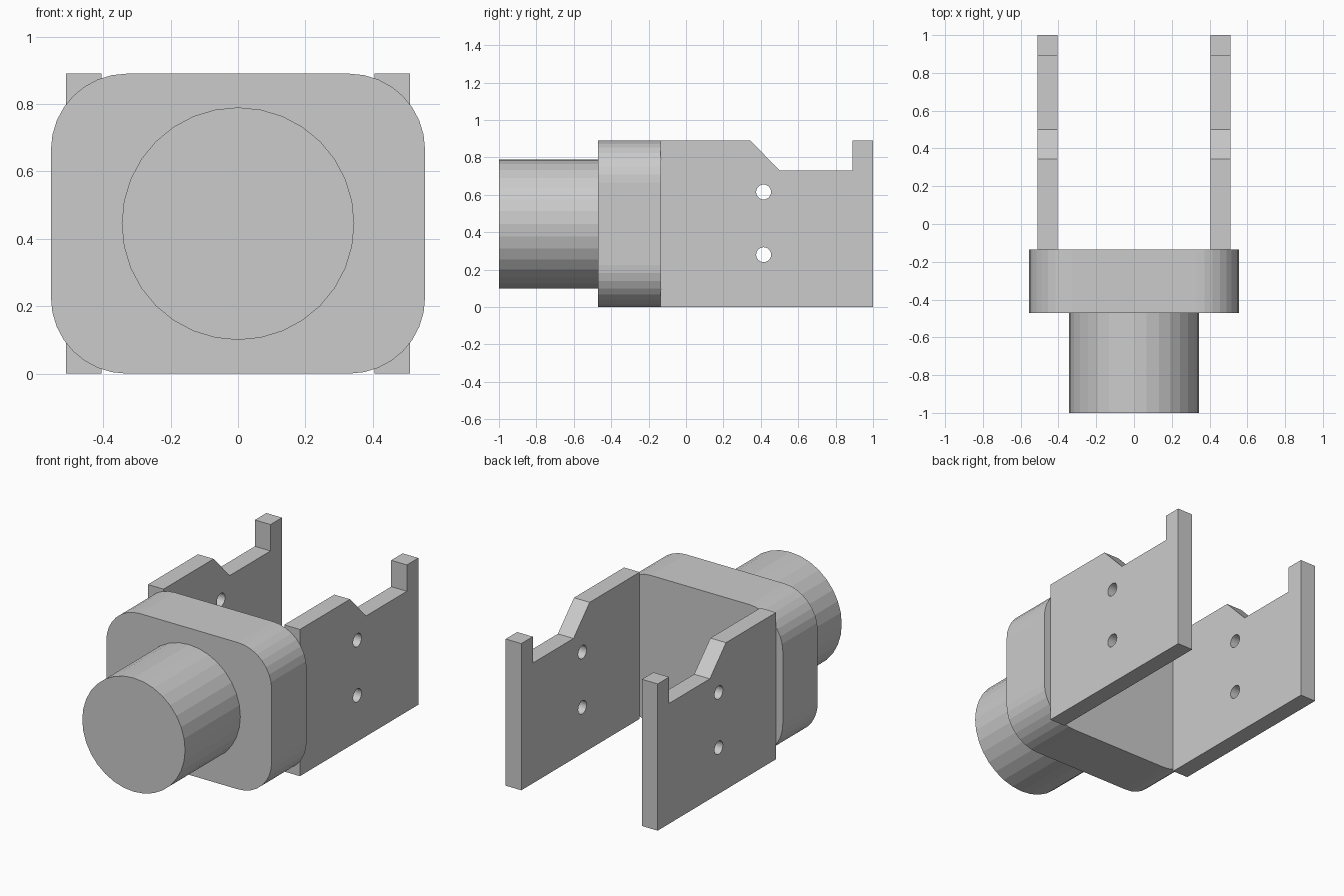
import bpy
import bmesh
from math import cos, sin, pi, radians
from mathutils import Matrix, Vector

cube = bpy.data.objects.get("Cube")
if cube:
    bpy.data.objects.remove(cube, do_unlink=True)

GREY = (0.6, 0.6, 0.6, 1)
mat = bpy.data.materials.new("plain grey")
mat.use_nodes = True
mat.diffuse_color = GREY
mat.node_tree.nodes["Principled BSDF"].inputs["Base Color"].default_value = GREY

HEIGHT = 0.89
MID = HEIGHT / 2


def prism(name, outline, shift):
    """Extrude a closed outline of 3D points along shift."""
    bm = bmesh.new()
    face = bm.faces.new([bm.verts.new(p) for p in outline])
    moved = bmesh.ops.extrude_face_region(bm, geom=[face])["geom"]
    verts = [g for g in moved if isinstance(g, bmesh.types.BMVert)]
    bmesh.ops.translate(bm, verts=verts, vec=Vector(shift))
    bmesh.ops.recalc_face_normals(bm, faces=bm.faces)
    mesh = bpy.data.meshes.new(name)
    bm.to_mesh(mesh)
    bm.free()
    mesh.materials.append(mat)
    obj = bpy.data.objects.new(name, mesh)
    bpy.context.collection.objects.link(obj)
    return obj


def arc(cu, cv, radius, start, end, steps):
    """Points on an arc, angles in degrees."""
    angles = [radians(start + (end - start) * i / steps) for i in range(steps + 1)]
    return [(cu + radius * cos(a), cv + radius * sin(a)) for a in angles]


# Round spigot at the front
circle = arc(0, MID, 0.345, 0, 360, 32)[:-1]
prism("front_spigot", [(x, -1, z) for x, z in circle], (0, 0.53, 0))

# Rounded block
half, corner = 0.555, 0.225
block = []
for i, (sx, sz) in enumerate([(1, 1), (-1, 1), (-1, -1), (1, -1)]):
    block += arc(sx * (half - corner), MID + sz * (MID - corner), corner,
                 90 * i, 90 * i + 90, 8)
prism("rounded_block", [(x, -0.47, z) for x, z in block], (0, 0.335, 0))

# Notched side plates, each with two through holes
profile = [(-0.135, 0), (1, 0), (1, HEIGHT), (0.89, HEIGHT), (0.89, 0.73),
           (0.5, 0.73), (0.345, HEIGHT), (-0.135, HEIGHT)]
for side, x0 in (("left", 0.405), ("right", -0.51)):
    plate = prism(side + "_plate", [(x0, y, z) for y, z in profile], (0.105, 0, 0))
    for z in (0.28, 0.615):
        ring = arc(0.415, z, 0.04, 0, 360, 24)[:-1]
        cutter = prism("hole_cutter", [(x0 - 0.1, y, v) for y, v in ring], (0.3, 0, 0))
        cutter.hide_render = True
        cut = plate.modifiers.new("hole", 'BOOLEAN')
        cut.operation = 'DIFFERENCE'
        cut.solver = 'EXACT'
        cut.object = cutter
        bpy.context.view_layer.objects.active = plate
        bpy.ops.object.modifier_apply(modifier=cut.name)
        bpy.data.objects.remove(cutter, do_unlink=True)
